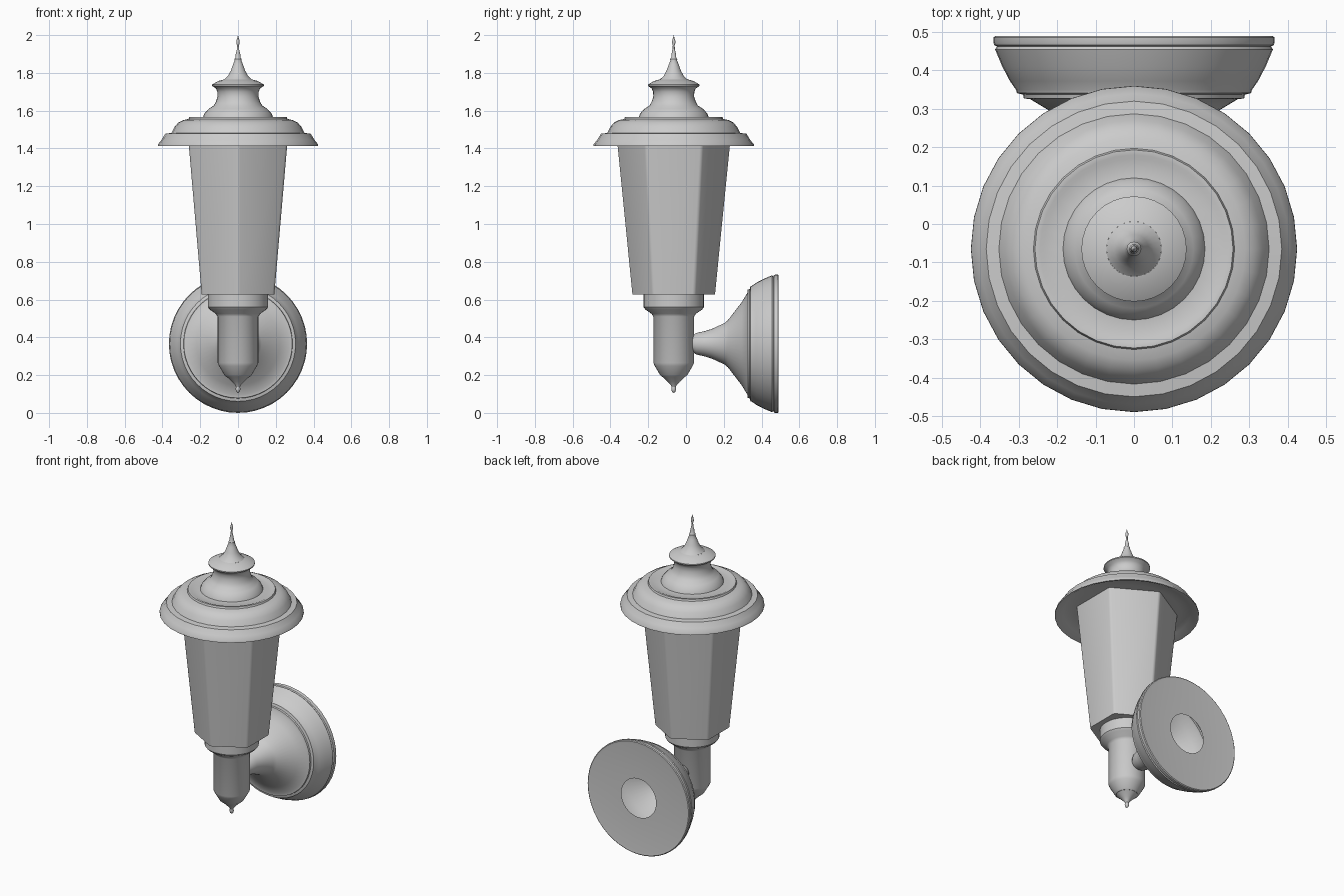
import bpy, bmesh, math

AXIS_Y = -0.065   # lantern axis
PLATE_Z = 0.366   # wall plate axis


def finish(name, bm, angle):
    bmesh.ops.remove_doubles(bm, verts=bm.verts, dist=1e-5)
    bmesh.ops.recalc_face_normals(bm, faces=bm.faces)
    me = bpy.data.meshes.new(name)
    bm.to_mesh(me)
    bm.free()
    ob = bpy.data.objects.new(name, me)
    bpy.context.collection.objects.link(ob)
    bpy.ops.object.select_all(action='DESELECT')
    ob.select_set(True)
    bpy.context.view_layer.objects.active = ob
    bpy.ops.object.shade_smooth_by_angle(angle=math.radians(angle))
    return ob


def lathe(name, profile, along_y=False, n=32, angle=35):
    """Revolve (radius, position) points around the lantern or plate axis."""
    bm = bmesh.new()
    rings = []
    for r, h in profile:
        ring = []
        for i in range(n):
            a = 2 * math.pi * i / n
            c, s = r * math.cos(a), r * math.sin(a)
            ring.append(bm.verts.new((c, h, PLATE_Z + s) if along_y
                                     else (c, AXIS_Y + s, h)))
        rings.append(ring)
    for a, b in zip(rings, rings[1:]):
        for i in range(n):
            j = (i + 1) % n
            bm.faces.new((a[i], a[j], b[j], b[i]))
    return finish(name, bm, angle)


# Stepped roof with closed underside
lathe("roof", [
    (0, 1.44), (0.31, 1.44), (0.375, 1.432), (0.415, 1.412), (0.425, 1.412),
    (0.424, 1.422), (0.405, 1.445), (0.385, 1.478), (0.352, 1.482),
    (0.335, 1.515), (0.315, 1.538), (0.29, 1.55), (0.262, 1.556),
    (0.258, 1.567), (0.245, 1.567), (0.235, 1.562), (0.185, 1.566)])

# Bell-shaped crown
lathe("crown", [
    (0.185, 1.566), (0.178, 1.585), (0.155, 1.61), (0.128, 1.627),
    (0.116, 1.65), (0.108, 1.675), (0.109, 1.70), (0.117, 1.718),
    (0.137, 1.731), (0.137, 1.738), (0.105, 1.757), (0.072, 1.766)])

# Spire on top
lathe("spire", [
    (0.072, 1.766), (0.052, 1.785), (0.038, 1.812), (0.026, 1.845),
    (0.018, 1.865), (0.019, 1.873), (0.013, 1.882), (0.012, 1.90),
    (0.006, 1.925), (0.005, 1.945), (0.009, 1.96), (0.008, 1.972),
    (0.003, 1.988), (0, 2.0)], n=24)

# Tapered hexagonal glass body with softened upright corners
bm = bmesh.new()
rows = []
for r, z in ((0.222, 0.627), (0.303, 1.44)):
    rows.append([bm.verts.new((r * math.sin(k * math.pi / 3),
                               AXIS_Y - r * math.cos(k * math.pi / 3), z))
                 for k in range(6)])
bm.faces.new(rows[0])
bm.faces.new(rows[1])
uprights = []
for i in range(6):
    j = (i + 1) % 6
    bm.faces.new((rows[0][i], rows[0][j], rows[1][j], rows[1][i]))
for i in range(6):
    uprights.append(bm.edges.get((rows[0][i], rows[1][i])))
bmesh.ops.bevel(bm, geom=uprights, offset=0.012, segments=2,
                profile=0.5, affect='EDGES')
finish("glass_body", bm, 40)

# Collar and socket under the glass
lathe("socket", [
    (0, 0.63), (0.16, 0.63), (0.16, 0.56), (0.15, 0.547), (0.118, 0.525),
    (0.108, 0.51), (0.108, 0.265), (0.10, 0.248), (0.072, 0.20),
    (0.064, 0.193), (0, 0.193)])

# Bottom finial
lathe("bottom_finial", [
    (0.064, 0.194), (0.05, 0.182), (0.032, 0.165), (0.016, 0.148),
    (0.011, 0.138), (0.013, 0.125), (0.009, 0.112), (0, 0.105)], n=24)

# Flared arm and domed wall mount
lathe("wall_mount", [
    (0, 0.03), (0.045, 0.035), (0.057, 0.055), (0.067, 0.10), (0.078, 0.135),
    (0.11, 0.205), (0.125, 0.222), (0.22, 0.295), (0.27, 0.325),
    (0.287, 0.327), (0.289, 0.337), (0.305, 0.341), (0.307, 0.349),
    (0.323, 0.372), (0.343, 0.41), (0.362, 0.455), (0.357, 0.462)],
    along_y=True, n=48)

# Wall plate rim with an open centre at the back
lathe("wall_plate", [
    (0.357, 0.462), (0.364, 0.466), (0.366, 0.472), (0.366, 0.486),
    (0.361, 0.49), (0.345, 0.488), (0.125, 0.485)],
    along_y=True, n=48)
